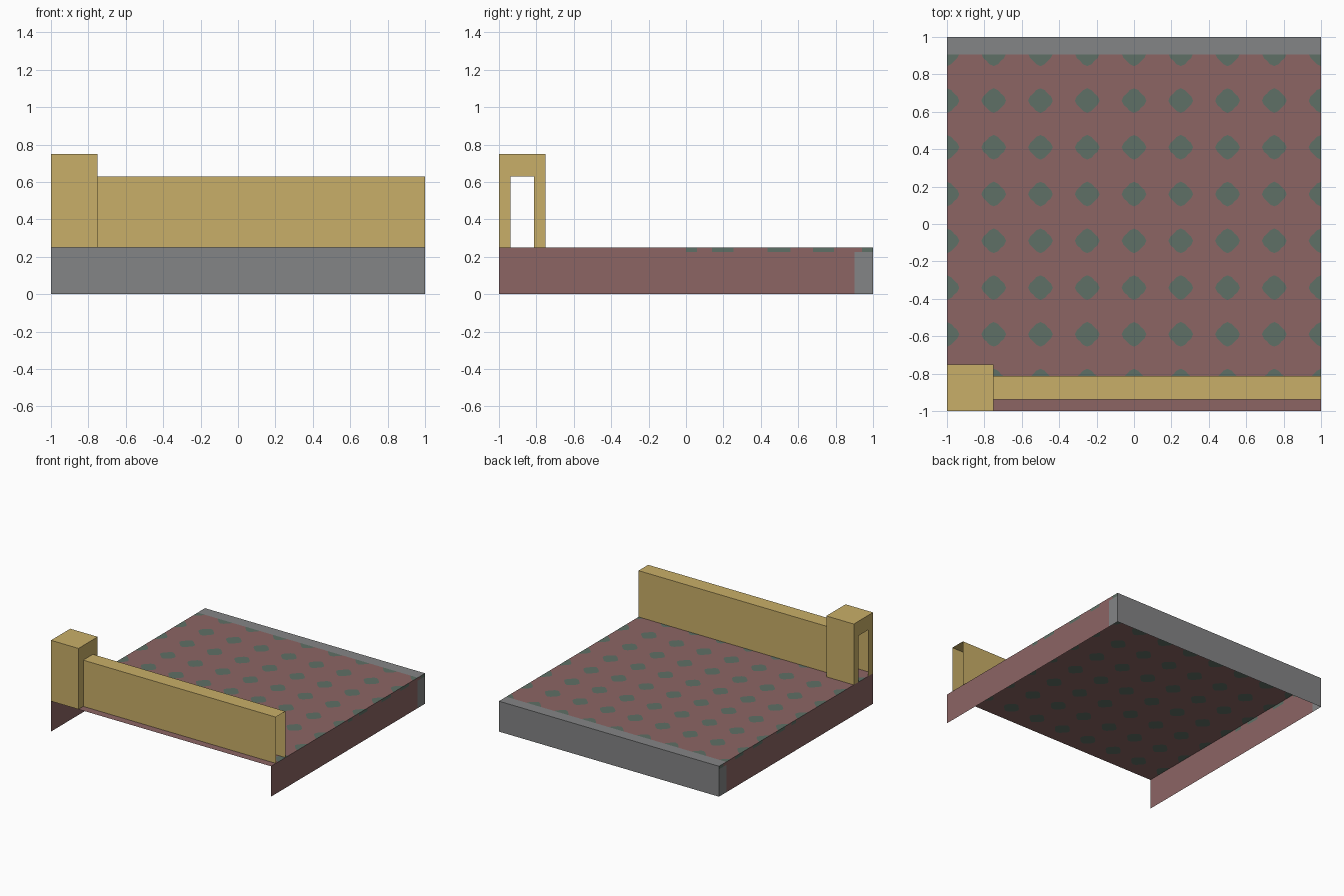
import bpy, bmesh, math
from mathutils import Vector

if "Cube" in bpy.data.objects:
    bpy.data.objects.remove(bpy.data.objects["Cube"])


def mat(name, rgb):
    m = bpy.data.materials.new(name)
    lin = [((c / 255 + 0.055) / 1.055) ** 2.4 for c in rgb]
    m.diffuse_color = (*lin, 1)
    m.use_nodes = True
    m.node_tree.nodes["Principled BSDF"].inputs["Base Color"].default_value = m.diffuse_color
    return m


PINK = mat("dusty pink", (140, 101, 100))
GREEN = mat("grey green", (95, 112, 102))
GREY = mat("grey", (132, 133, 134))
TAN = mat("tan", (201, 175, 104))


def finish(name, bm, mats):
    bmesh.ops.remove_doubles(bm, verts=bm.verts, dist=0.0005)
    me = bpy.data.meshes.new(name)
    bm.to_mesh(me)
    bm.free()
    for m in mats:
        me.materials.append(m)
    ob = bpy.data.objects.new(name, me)
    bpy.context.collection.objects.link(ob)
    return ob


def face(bm, pts, mi=0):
    f = bm.faces.new([bm.verts.new(p) for p in pts])
    f.material_index = mi
    return f


# Floor: square tiles, each with a four-lobed dot cut in
def floor():
    bm = bmesh.new()
    n, h, z = 16, 0.125, 0.25
    for i in range(9):
        for j in range(9):
            c = Vector((-1 + 0.25 * i, 0.91 - 0.25 * j, z))
            inner, outer = [], []
            for k in range(n):
                a = 2 * math.pi * k / n
                d = Vector((math.cos(a), math.sin(a), 0))
                inner.append(c + d * (0.06 + 0.006 * math.cos(4 * a)))
                outer.append(c + d * h / max(abs(d.x), abs(d.y)))
            # the frontmost rows are plain
            face(bm, inner, 1 if j < 8 else 0)
            for k in range(n):
                m = (k + 1) % n
                face(bm, [inner[k], outer[k], outer[m], inner[m]])
    bmesh.ops.remove_doubles(bm, verts=bm.verts, dist=0.0005)
    # trim to the footprint
    for co, no in (((1, 0, 0), (1, 0, 0)), ((-1, 0, 0), (-1, 0, 0)),
                   ((0, -1, 0), (0, -1, 0)), ((0, 0.905, 0), (0, 1, 0))):
        bmesh.ops.bisect_plane(bm, geom=bm.verts[:] + bm.edges[:] + bm.faces[:],
                               plane_co=co, plane_no=no, clear_outer=True)
    # grey band at the back, dipping slightly either side of each dot
    face(bm, [(-1, 0.905, z), (1, 0.905, z), (1, 1, z), (-1, 1, z)], 2)
    finish("floor", bm, [PINK, GREEN, GREY])


floor()

# Side walls: pink, with a broken green strip on top and a grey back end
YS = [-1, 0, 0.06, 0.14, 0.255, 0.435, 0.56, 0.68, 0.79, 0.9, 0.94, 1]
GREEN_COLUMNS = (1, 3, 5, 7, 10)
for name, x in (("right_side", 1), ("left_side", -1)):
    bm = bmesh.new()
    for k in range(len(YS) - 1):
        a, b = YS[k], YS[k + 1]
        for z0, z1, mi in ((0, 0.225, 2 if a >= 0.9 else 0),
                           (0.225, 0.25, 1 if k in GREEN_COLUMNS else 0)):
            pts = [(x, a, z0), (x, b, z0), (x, b, z1), (x, a, z1)]
            face(bm, pts if x > 0 else pts[::-1], mi)
    finish(name, bm, [PINK, GREEN, GREY])

# Back wall
bm = bmesh.new()
face(bm, [(1, 1, 0), (-1, 1, 0), (-1, 1, 0.25), (1, 1, 0.25)])
finish("back_side", bm, [GREY])


# Open-ended channel running along x: front, top and back sheets
def channel(bm, x0, x1, y0, y1, z0, z1):
    face(bm, [(x0, y0, z0), (x1, y0, z0), (x1, y0, z1), (x0, y0, z1)])
    face(bm, [(x0, y0, z1), (x1, y0, z1), (x1, y1, z1), (x0, y1, z1)])
    face(bm, [(x1, y1, z0), (x0, y1, z0), (x0, y1, z1), (x1, y1, z1)])


# Low wall
bm = bmesh.new()
channel(bm, -0.75, 1, -0.9375, -0.8125, 0.25, 0.63)
finish("low_wall", bm, [TAN])

# Corner post, with a doorway-shaped opening in each x face
bm = bmesh.new()
channel(bm, -1, -0.75, -1, -0.75, 0.25, 0.75)
for x in (-1, -0.75):
    for a, b, z0, z1 in ((-1, -0.9375, 0.25, 0.75), (-0.9375, -0.8125, 0.63, 0.75),
                         (-0.8125, -0.75, 0.25, 0.75)):
        pts = [(x, a, z0), (x, b, z0), (x, b, z1), (x, a, z1)]
        face(bm, pts if x > -1 else pts[::-1])
finish("corner_post", bm, [TAN])
